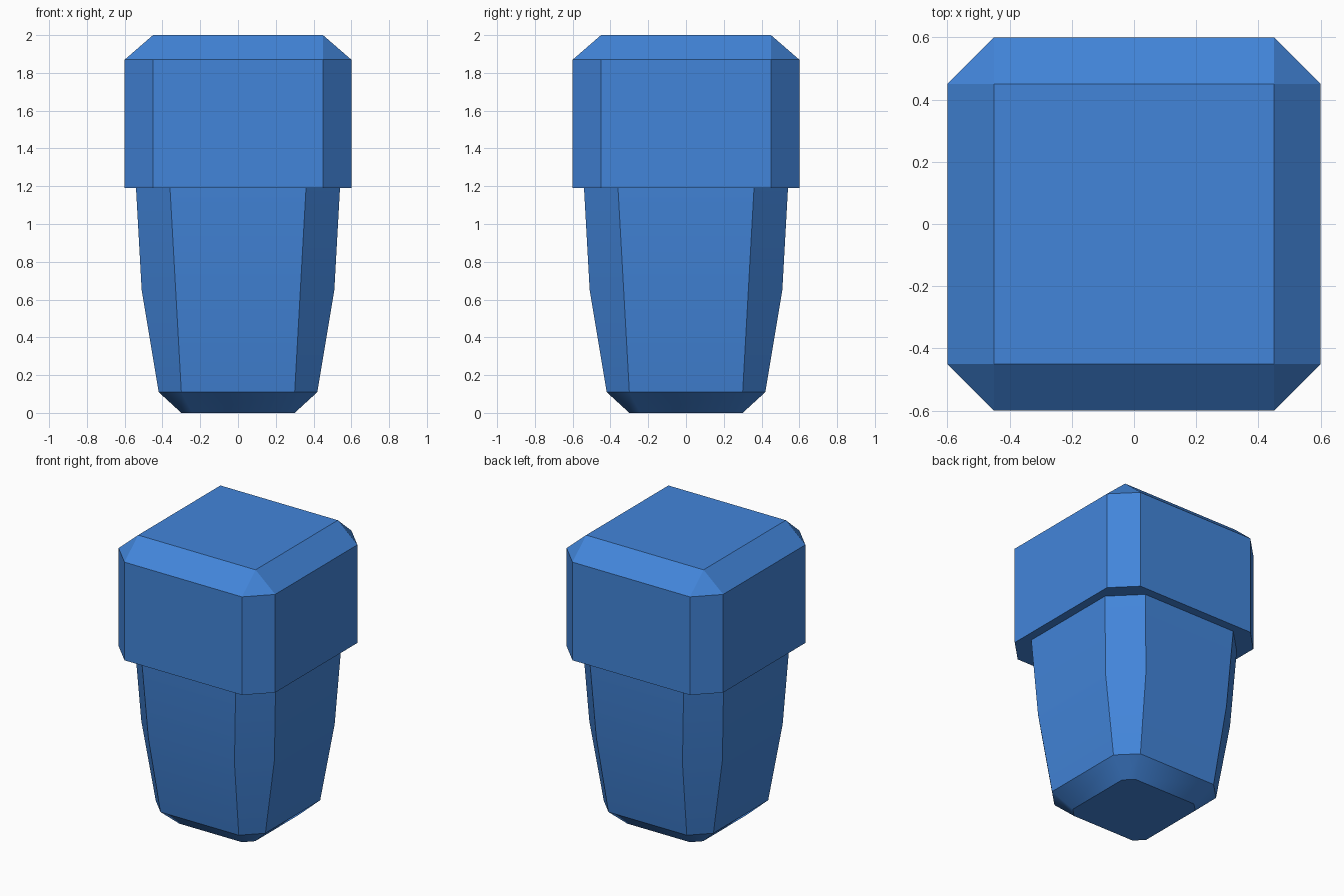
import bpy, bmesh, math

cube = bpy.data.objects.get("Cube")
if cube:
    bpy.data.objects.remove(cube, do_unlink=True)

blue = bpy.data.materials.new("blue")
blue.use_nodes = True
colour = (0.055, 0.235, 0.70, 1)
blue.diffuse_color = colour
blue.node_tree.nodes["Principled BSDF"].inputs["Base Color"].default_value = colour


def loft(name, rings, cap_bottom=False, cap_top=False):
    """Skin chamfered squares, each given as (half width, half flat, z)."""
    bm = bmesh.new()
    loops = []
    for a, b, z in rings:
        outline = [(b, -a), (a, -b), (a, b), (b, a), (-b, a), (-a, b), (-a, -b), (-b, -a)]
        loops.append([bm.verts.new((x, y, z)) for x, y in outline])
    for low, high in zip(loops, loops[1:]):
        for i in range(8):
            j = (i + 1) % 8
            bm.faces.new((low[i], low[j], high[j], high[i]))
    if cap_bottom:
        bm.faces.new(loops[0][::-1])
    if cap_top:
        bm.faces.new(loops[-1])
    # Collapse chamfers of zero length
    bmesh.ops.remove_doubles(bm, verts=bm.verts, dist=1e-4)
    mesh = bpy.data.meshes.new(name)
    bm.to_mesh(mesh)
    bm.free()
    mesh.materials.append(blue)
    obj = bpy.data.objects.new(name, mesh)
    bpy.context.collection.objects.link(obj)
    bpy.ops.object.select_all(action="DESELECT")
    obj.select_set(True)
    bpy.context.view_layer.objects.active = obj
    bpy.ops.object.shade_smooth_by_angle(angle=math.radians(30))
    return obj


# Tapered shaft with a bevelled foot
loft("shaft", [(0.30, 0.24, 0), (0.42, 0.30, 0.11), (0.51, 0.33, 0.65), (0.54, 0.36, 1.19)],
     cap_bottom=True)

# Wider head: underside lip, walls, then bevel up to a square top
loft("head", [(0.54, 0.36, 1.19), (0.60, 0.45, 1.19), (0.60, 0.45, 1.87), (0.45, 0.45, 2.0)],
     cap_top=True)
